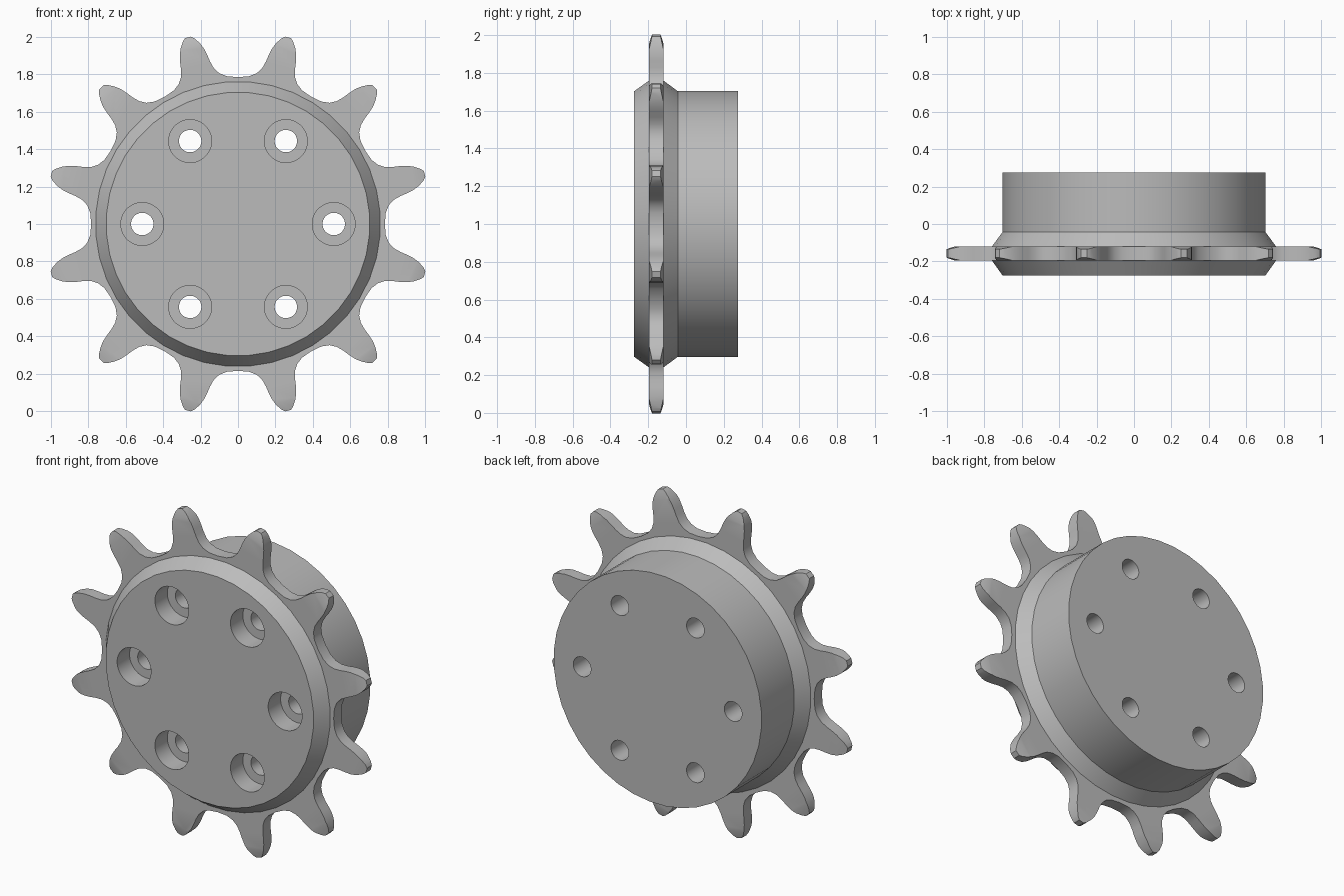
import bpy, bmesh, math
from mathutils import Matrix, Vector

if "Cube" in bpy.data.objects:
    bpy.data.objects.remove(bpy.data.objects["Cube"])

TEETH = 12
BOLTS = 6

steel = bpy.data.materials.new("grey_steel")
steel.use_nodes = True
grey = (0.5, 0.5, 0.5, 1)
steel.diffuse_color = grey
steel.node_tree.nodes["Principled BSDF"].inputs["Base Color"].default_value = grey


def finish(name, bm):
    bmesh.ops.recalc_face_normals(bm, faces=bm.faces)
    mesh = bpy.data.meshes.new(name)
    bm.to_mesh(mesh)
    bm.free()
    mesh.materials.append(steel)
    obj = bpy.data.objects.new(name, mesh)
    bpy.context.collection.objects.link(obj)
    return obj


def lathe(bm, profile, segments, centre=(0, 0, 1), ring=False):
    """Turn (radius, y) points about the y axis, capped or as a closed ring."""
    rows = []
    for radius, y in profile:
        rows.append([])
        for i in range(segments):
            a = math.tau * (i + 0.5) / segments
            p = Vector((radius * math.cos(a), y, radius * math.sin(a)))
            rows[-1].append(bm.verts.new(p + Vector(centre)))
    pairs = list(zip(rows, rows[1:]))
    if ring:
        pairs.append((rows[-1], rows[0]))
    else:
        bm.faces.new(rows[0])
        bm.faces.new(rows[-1])
    for a, b in pairs:
        for i in range(segments):
            j = (i + 1) % segments
            bm.faces.new((a[i], a[j], b[j], b[i]))


def boolean(obj, cutter, operation):
    cutter.hide_render = True
    mod = obj.modifiers.new("cut", "BOOLEAN")
    mod.object = cutter
    mod.operation = operation
    mod.solver = "EXACT"
    bpy.context.view_layer.objects.active = obj
    bpy.ops.object.modifier_apply(modifier=mod.name)
    bpy.data.objects.remove(cutter)


def smooth(obj, degrees):
    bpy.ops.object.select_all(action="DESELECT")
    obj.select_set(True)
    bpy.context.view_layer.objects.active = obj
    bpy.ops.object.shade_smooth_by_angle(angle=math.radians(degrees))


# Hub with a chamfered flange at the front
bm = bmesh.new()
lathe(bm, [(0.705, -0.275), (0.762, -0.195), (0.762, -0.12),
           (0.705, -0.043), (0.705, 0.275)], 40)
hub = finish("hub", bm)

# Counterbored bolt holes
bm = bmesh.new()
for k in range(BOLTS):
    a = math.tau * k / BOLTS
    lathe(bm, [(0.115, -0.4), (0.115, -0.155), (0.06, -0.155), (0.06, 0.4)], 32,
          (0.512 * math.cos(a), 0, 1 + 0.512 * math.sin(a)))
boolean(hub, finish("bolt_hole_cutter", bm), "DIFFERENCE")
smooth(hub, 25)

# Toothed plate: one valley between teeth, mirrored and repeated
half = [(0.06, 0.79), (0.1, 0.806), (0.13, 0.834), (0.15, 0.87), (0.165, 0.905),
        (0.182, 0.938), (0.205, 0.968), (0.232, 0.992), (0.252, 1.002)]
valley = half[::-1] + [(0, 0.785)] + [(-u, r) for u, r in half]
bm = bmesh.new()
outline = []
for k in range(TEETH):
    turn = Matrix.Rotation(-math.tau * k / TEETH, 3, "Y")
    for u, r in valley:
        p = turn @ Vector((u, 0, r))
        outline.append(bm.verts.new((p.x, -0.195, p.z + 1)))
face = bm.faces.new(outline)
extruded = bmesh.ops.extrude_face_region(bm, geom=[face])
moved = [v for v in extruded["geom"] if isinstance(v, bmesh.types.BMVert)]
bmesh.ops.translate(bm, verts=moved, vec=(0, 0.075, 0))
plate = finish("toothed_plate", bm)

# Ring that opens the plate centre and chamfers the tooth tips
bm = bmesh.new()
lathe(bm, [(0.7, -0.25), (0.92, -0.25), (0.975, -0.196), (1.045, -0.177),
           (1.045, -0.138), (0.975, -0.119), (0.92, -0.06), (0.7, -0.06)],
      96, ring=True)
boolean(plate, finish("tip_chamfer_cutter", bm), "INTERSECT")
smooth(plate, 25)
